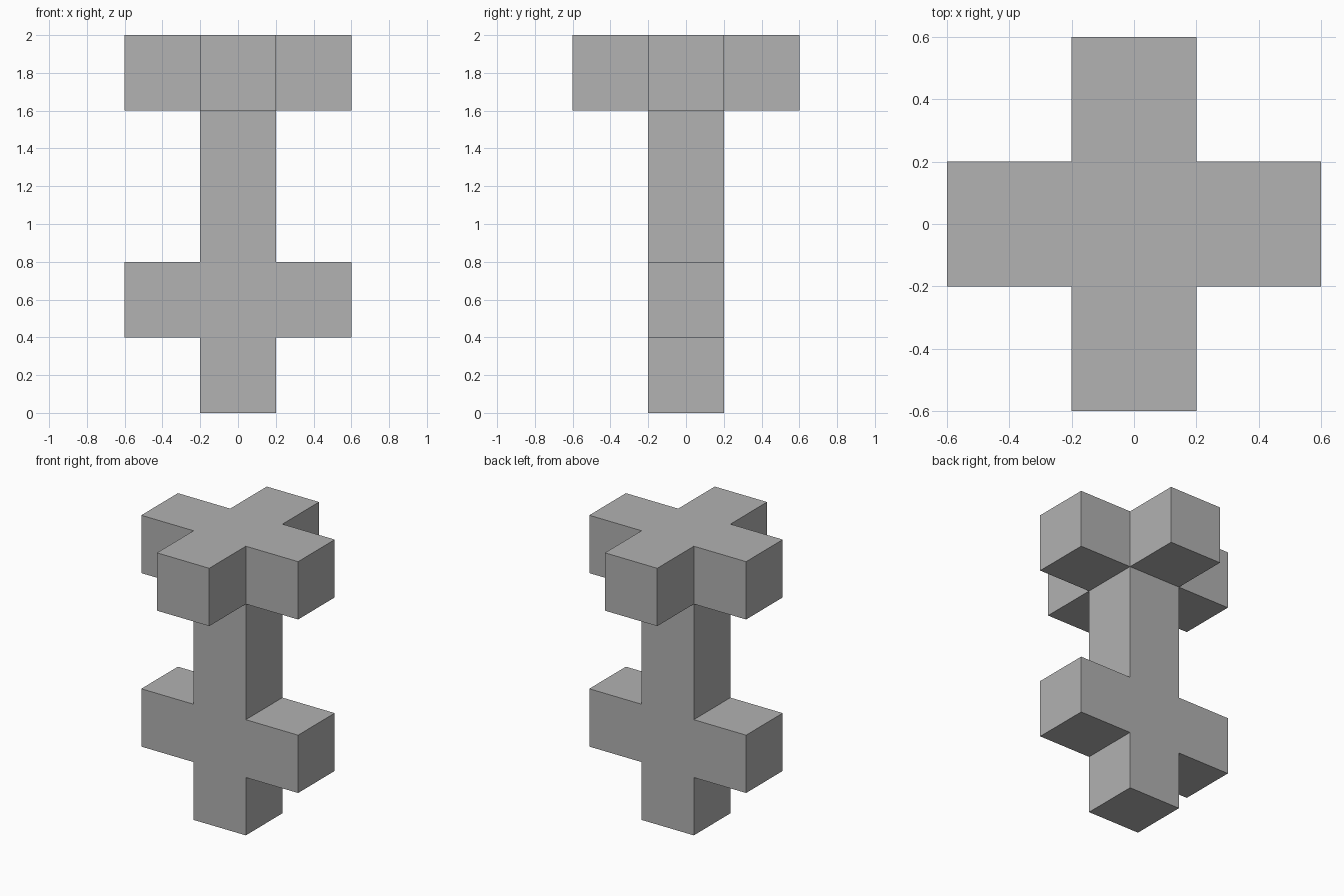
import bpy
import bmesh
from mathutils import Vector

default = bpy.data.objects.get("Cube")
if default:
    bpy.data.objects.remove(default, do_unlink=True)

U = 0.4  # edge length of one cube

grey = bpy.data.materials.new("plain grey")
grey.use_nodes = True
colour = (0.445, 0.445, 0.445, 1)
grey.diffuse_color = colour
grey.node_tree.nodes["Principled BSDF"].inputs["Base Color"].default_value = colour

bm = bmesh.new()


def extrude(face, distance):
    """Push one face out along its normal and return the new cap."""
    offset = face.normal * distance
    cap = bmesh.ops.extrude_discrete_faces(bm, faces=[face])["faces"][0]
    bmesh.ops.translate(bm, verts=cap.verts, vec=offset)
    bm.normal_update()
    return cap


def side_faces(level, directions):
    """Column faces centred at the given height and facing the given ways."""
    return [f for f in bm.faces for d in directions
            if abs(f.calc_center_median().z - level) < 0.01
            and f.normal.dot(Vector(d)) > 0.9]


# Column: foot cube, lower arm level, long shaft, head level
bmesh.ops.create_cube(bm, size=U)
bmesh.ops.translate(bm, verts=bm.verts, vec=(0, 0, U / 2))
bm.normal_update()
top = max(bm.faces, key=lambda f: f.calc_center_median().z)
for height in (U, 2 * U, U):
    top = extrude(top, height)

# Arms: a left and right pair below, four around the head
sideways = [(1, 0, 0), (-1, 0, 0)]
all_round = sideways + [(0, 1, 0), (0, -1, 0)]
for level, directions in ((1.5 * U, sideways), (4.5 * U, all_round)):
    for face in side_faces(level, directions):
        extrude(face, U)

# Merge coplanar faces so only the real corners stay as edges
bmesh.ops.dissolve_limit(bm, angle_limit=0.01, verts=bm.verts, edges=bm.edges)
bmesh.ops.recalc_face_normals(bm, faces=bm.faces)

mesh = bpy.data.meshes.new("block_cross_tower")
bm.to_mesh(mesh)
bm.free()
mesh.materials.append(grey)
tower = bpy.data.objects.new("block_cross_tower", mesh)
bpy.context.collection.objects.link(tower)
